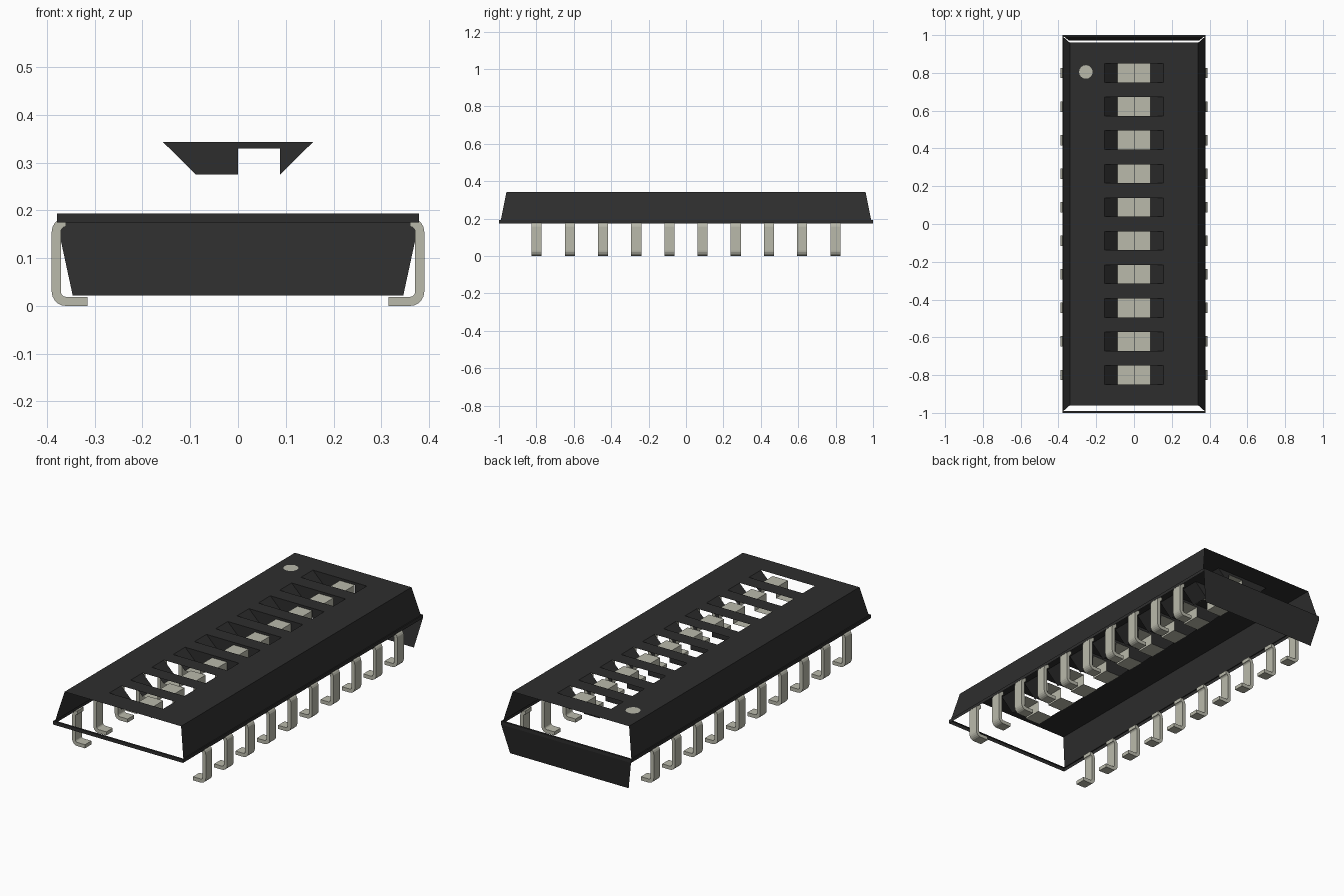
import bpy, bmesh, math

cube = bpy.data.objects.get("Cube")
if cube:
    bpy.data.objects.remove(cube)


def make_material(name, rgb):
    m = bpy.data.materials.new(name)
    m.use_nodes = True
    m.diffuse_color = (*rgb, 1)
    b = m.node_tree.nodes["Principled BSDF"]
    b.inputs["Base Color"].default_value = (*rgb, 1)
    b.inputs["Roughness"].default_value = 0.7
    return m


DARK = make_material("dark plastic", (0.027, 0.027, 0.027))
PALE = make_material("pale metal", (0.49, 0.49, 0.41))


def build(name, polys, mat):
    """Make one object from a list of polygons."""
    bm = bmesh.new()
    for p in polys:
        bm.faces.new([bm.verts.new(c) for c in p])
    bmesh.ops.remove_doubles(bm, verts=bm.verts, dist=1e-5)
    me = bpy.data.meshes.new(name)
    bm.to_mesh(me)
    bm.free()
    me.materials.append(mat)
    ob = bpy.data.objects.new(name, me)
    bpy.context.collection.objects.link(ob)
    return ob


def ring(x, y, z):
    return [(-x, -y, z), (x, -y, z), (x, y, z), (-x, y, z)]


def band(a, b, sides):
    """Quads between two rectangular rings: 0 front, 1 left, 2 back, 3 right."""
    return [(a[i], a[(i + 1) % 4], b[(i + 1) % 4], b[i]) for i in sides]


PITCH = 0.1775
ROWS = [(i - 4.5) * PITCH for i in range(10)]
TOP, FLOOR, NUB = 0.343, 0.275, 0.33    # heights of the switch wells
SX, FX, SY = 0.157, 0.088, 0.05         # slot half sizes, floor half width
TX, TY = 0.34, 0.96                     # top plate half size


def flat(x0, x1, y0, y1, z):
    return [(x0, y0, z), (x1, y0, z), (x1, y1, z), (x0, y1, z)]


# Top plate with ten open slots
plate = [flat(-TX, -SX, -TY, TY, TOP), flat(SX, TX, -TY, TY, TOP)]
edges = [-TY] + [y + s for y in ROWS for s in (-SY, SY)] + [TY]
for y0, y1 in zip(edges[::2], edges[1::2]):
    plate.append(flat(-SX, SX, y0, y1, TOP))
build("top_plate", plate, DARK)

# Housing: sloped sides, narrow rim, and the back skirt; the ends stay open
top, shoulder = ring(TX, TY, TOP), ring(0.374, 0.99, 0.193)
rim_top, rim_low = ring(0.379, 1.0, 0.193), ring(0.379, 1.0, 0.175)
skirt_low = ring(0.346, 0.972, 0.022)
build("side_walls", band(shoulder, top, (1, 3)), DARK)
build("rim", band(rim_top, shoulder, range(4)) + band(rim_low, rim_top, range(4)), DARK)
build("back_skirt", band(skirt_low, rim_low, (2,)), DARK)

# Switch wells and sliders
for n, y in enumerate(ROWS):
    a, b = y - SY, y + SY
    well = [[(s * SX, a, TOP), (s * SX, b, TOP), (s * FX, b, FLOOR), (s * FX, a, FLOOR)]
            for s in (-1, 1)]
    if n >= 3:      # notched end wall, left open around the slider
        well += [[(-SX, b, TOP), (-FX, b, FLOOR), (0, b, FLOOR), (0, b, NUB), (0, b, TOP)],
                 [(0, b, TOP), (0, b, NUB), (FX, b, NUB), (FX, b, TOP)],
                 [(FX, b, TOP), (FX, b, NUB), (FX, b, FLOOR), (SX, b, TOP)]]
    build(f"switch_well_{n + 1}", well, DARK)
    slider = [flat(-FX, 0, a, b, FLOOR), flat(0, FX, a, b, NUB)]
    slider += [[(x, a, FLOOR), (x, b, FLOOR), (x, b, NUB), (x, a, NUB)] for x in (0, FX - 0.001)]
    build(f"slider_{n + 1}", slider, PALE)


def arc(cx, cz, r, a0, a1, n=5):
    return [(cx + r * math.cos(math.radians(a0 + (a1 - a0) * i / n)),
             cz + r * math.sin(math.radians(a0 + (a1 - a0) * i / n))) for i in range(n + 1)]


# Bent metal leg: outer outline, then back along the inner one
outer = [(0.315, 0.002)] + arc(0.36, 0.032, 0.03, -90, 0) + arc(0.36, 0.157, 0.03, 0, 90)
inner = arc(0.36, 0.157, 0.011, 90, 0) + arc(0.36, 0.032, 0.011, 0, -90) + [(0.315, 0.021)]
HALF = 0.027
for side, label in ((1, "left"), (-1, "right")):
    for n, y in enumerate(ROWS):
        prof = [(side * x, z - 0.002) for x, z in outer + inner]
        m, k = len(prof), len(outer)
        polys = [[(prof[i][0], y - HALF, prof[i][1]), (prof[(i + 1) % m][0], y - HALF, prof[(i + 1) % m][1]),
                  (prof[(i + 1) % m][0], y + HALF, prof[(i + 1) % m][1]), (prof[i][0], y + HALF, prof[i][1])]
                 for i in range(m)]
        for yy in (y - HALF, y + HALF):
            polys += [[(p[0], yy, p[1]) for p in (prof[i], prof[i + 1], prof[m - 2 - i], prof[m - 1 - i])]
                      for i in range(k - 1)]
        leg = build(f"{label}_leg_{n + 1}", polys, PALE)
        bm = bmesh.new()
        bm.from_mesh(leg.data)
        bmesh.ops.recalc_face_normals(bm, faces=bm.faces)
        bm.to_mesh(leg.data)
        bm.free()

# Round marker beside the last switch
build("marker_dot", [[(-0.255 + 0.036 * math.cos(i * math.tau / 16),
                       0.805 + 0.036 * math.sin(i * math.tau / 16), TOP + 0.002) for i in range(16)]], PALE)
